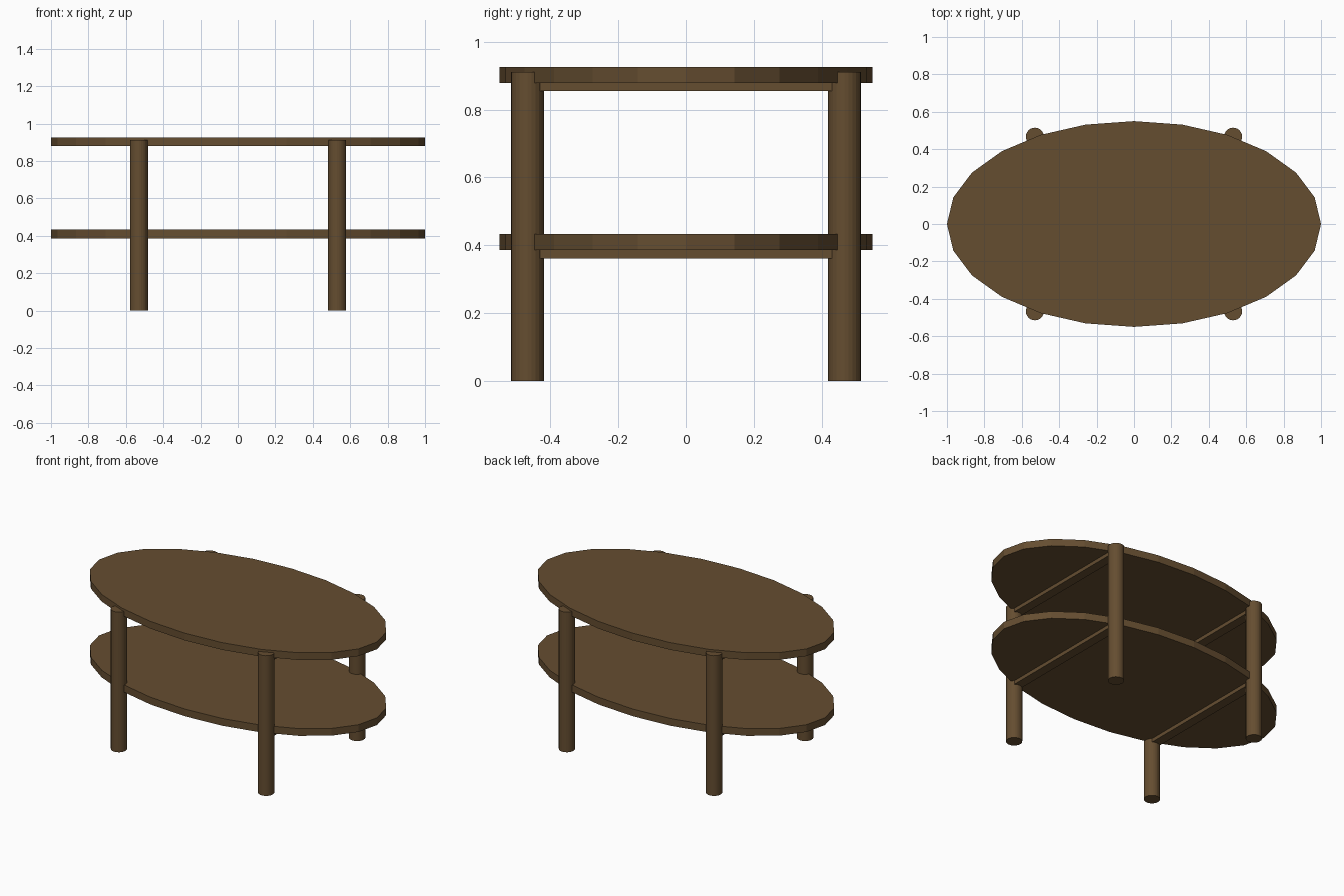
import bpy

if "Cube" in bpy.data.objects:
    bpy.data.objects.remove(bpy.data.objects["Cube"], do_unlink=True)

# Single dark wood finish
wood = bpy.data.materials.new("dark_brown_wood")
wood.use_nodes = True
colour = (0.13, 0.075, 0.03, 1)
wood.diffuse_color = colour
wood.node_tree.nodes["Principled BSDF"].inputs["Base Color"].default_value = colour

SIDES = 24
LEG_X, LEG_Y, LEG_R, LEG_TOP = 0.53, 0.467, 0.048, 0.911
BOARD = 0.047   # board thickness
RAIL = 0.024    # rail thickness below the board


def finish(name, size):
    obj = bpy.context.object
    obj.name = name
    obj.scale = size
    bpy.ops.object.transform_apply(location=False, rotation=False, scale=True)
    obj.data.materials.append(wood)


def column(name, centre, size):
    bpy.ops.mesh.primitive_cylinder_add(vertices=SIDES, radius=1, depth=1, location=centre)
    # A quarter turn is a whole number of facets, so points lie on both axes
    finish(name, size)


def bar(name, centre, size):
    bpy.ops.mesh.primitive_cube_add(size=1, location=centre)
    finish(name, size)


# Oval boards, each carried on two cross rails that run between the legs
for level, top in (("tabletop", 0.926), ("lower_shelf", 0.433)):
    column(level, (0, 0, top - BOARD / 2), (1, 0.55, BOARD))
    for side, sx in (("left", 1), ("right", -1)):
        bar(f"{level}_rail_{side}", (sx * LEG_X, 0, top - BOARD - RAIL / 2),
            (0.06, 2 * LEG_Y, RAIL))

# Four round legs
for side, sx in (("left", 1), ("right", -1)):
    for end, sy in (("front", -1), ("back", 1)):
        column(f"{end}_{side}_leg", (sx * LEG_X, sy * LEG_Y, LEG_TOP / 2),
               (LEG_R, LEG_R, LEG_TOP))
